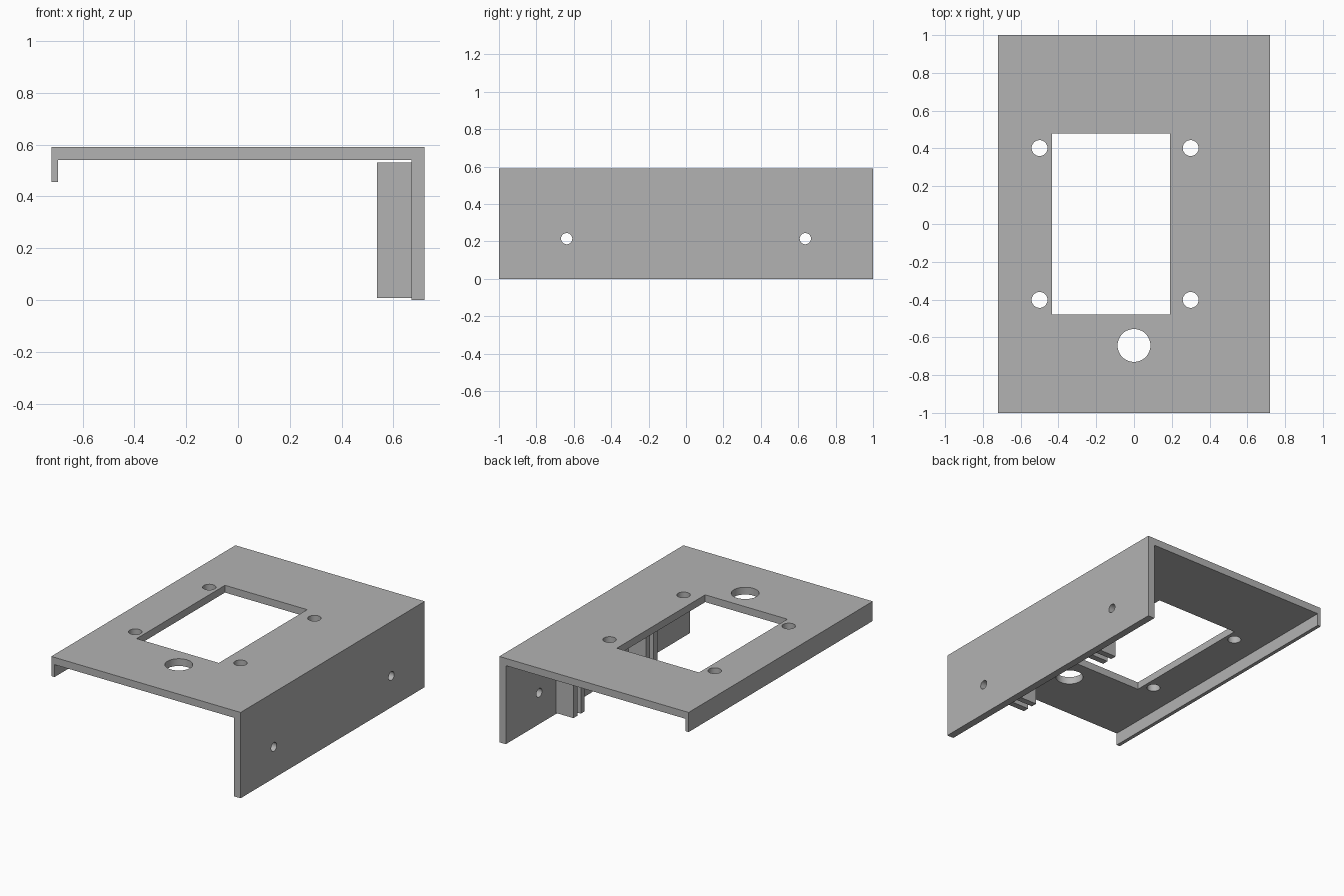
import bpy
import bmesh

cube = bpy.data.objects.get("Cube")
if cube:
    bpy.data.objects.remove(cube, do_unlink=True)

HALF_X, HEIGHT, WALL = 0.72, 0.59, 0.05

grey = bpy.data.materials.new("plain grey")
grey.use_nodes = True
grey.diffuse_color = (0.45, 0.45, 0.45, 1)
grey.node_tree.nodes["Principled BSDF"].inputs["Base Color"].default_value = grey.diffuse_color


def add_mesh(name, bm):
    bmesh.ops.recalc_face_normals(bm, faces=bm.faces)
    mesh = bpy.data.meshes.new(name)
    bm.to_mesh(mesh)
    bm.free()
    mesh.materials.append(grey)
    obj = bpy.data.objects.new(name, mesh)
    bpy.context.collection.objects.link(obj)
    return obj


def box(name, low, high):
    bm = bmesh.new()
    bmesh.ops.create_cube(bm, size=1)
    for v in bm.verts:
        v.co = [(a + b) / 2 + c * (b - a) for a, b, c in zip(low, high, v.co)]
    return add_mesh(name, bm)


def drill(name, radius, location, sideways=False):
    bpy.ops.mesh.primitive_cylinder_add(vertices=48, radius=radius, depth=0.2, location=location,
                                        rotation=(0, 1.570796 if sideways else 0, 0))
    bpy.context.object.name = name
    return bpy.context.object


# Bracket: uneven channel profile swept front to back
profile = [(-HALF_X, HEIGHT), (HALF_X, HEIGHT), (HALF_X, 0), (HALF_X - WALL, 0),
           (HALF_X - WALL, HEIGHT - WALL), (-HALF_X + 0.025, HEIGHT - WALL),
           (-HALF_X + 0.025, 0.455), (-HALF_X, 0.455)]
bm = bmesh.new()
face = bm.faces.new([bm.verts.new((x, -1, z)) for x, z in profile])
swept = bmesh.ops.extrude_face_region(bm, geom=[face])["geom"]
bmesh.ops.translate(bm, vec=(0, 2, 0), verts=[g for g in swept if isinstance(g, bmesh.types.BMVert)])
bracket = add_mesh("bracket", bm)

# Openings: display window, knob hole, panel screw holes, side screw holes
cutters = [box("window_cutter", (-0.435, -0.48, 0.45), (0.19, 0.48, 0.7)),
           drill("knob_cutter", 0.087, (0, -0.643, HEIGHT))]
for side in (-1, 1):
    for x in (-0.5, 0.3):
        cutters.append(drill("panel_screw_cutter", 0.042, (x, side * 0.402, HEIGHT)))
    cutters.append(drill("side_screw_cutter", 0.03, (HALF_X, side * 0.638, 0.215), True))

for cutter in cutters:
    cutter.hide_render = True
    mod = bracket.modifiers.new("opening", "BOOLEAN")
    mod.operation, mod.solver, mod.object = "DIFFERENCE", "EXACT", cutter
bpy.context.view_layer.update()
cut_mesh = bpy.data.meshes.new_from_object(bracket.evaluated_get(bpy.context.evaluated_depsgraph_get()))
bracket.modifiers.clear()
bracket.data = cut_mesh
for cutter in cutters:
    bpy.data.objects.remove(cutter, do_unlink=True)
cut_mesh.materials.clear()
cut_mesh.materials.append(grey)
for poly in cut_mesh.polygons:
    poly.material_index = 0

# Paired guide rails inside the tall wall
for side, place in ((-1, "front"), (1, "back")):
    for y, rank in ((0.355, "inner"), (0.435, "outer")):
        mid = side * y
        box(f"{place}_{rank}_rail", (0.537, mid - 0.021, 0.007), (HALF_X - WALL + 0.005, mid + 0.021, 0.532))

# Smooth the hole walls while keeping edges crisp
bpy.ops.object.select_all(action="DESELECT")
bracket.select_set(True)
bpy.context.view_layer.objects.active = bracket
bpy.ops.object.shade_smooth_by_angle()
